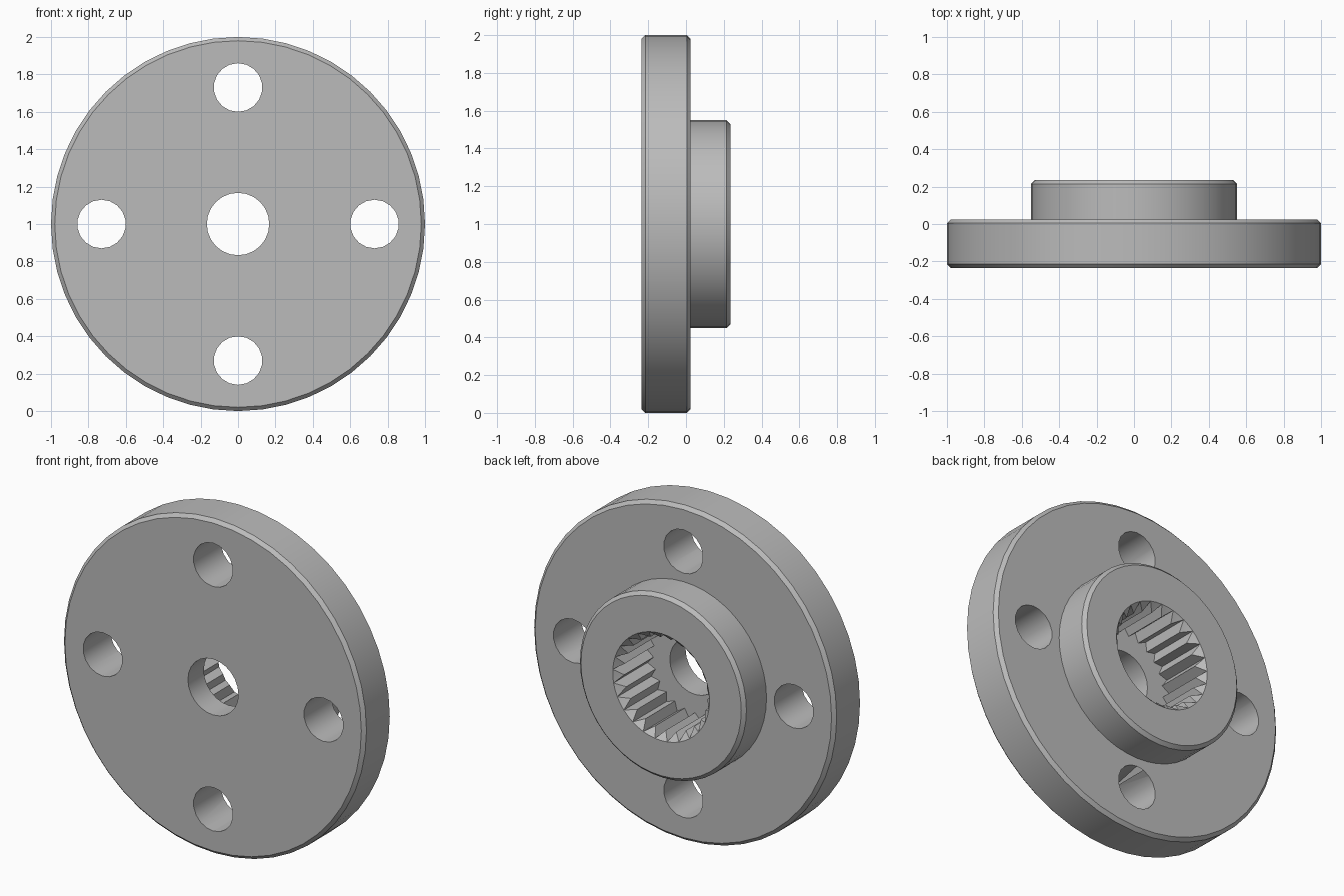
import bpy, bmesh, math
from mathutils import Matrix

if "Cube" in bpy.data.objects:
    bpy.data.objects.remove(bpy.data.objects["Cube"])

FRONT, FACE, BACK = -0.235, 0.025, 0.235
FLOOR = -0.085
BEVEL = 0.02

steel = bpy.data.materials.new("grey_metal")
steel.use_nodes = True
grey = (0.5, 0.5, 0.5, 1)
steel.diffuse_color = grey
steel.node_tree.nodes["Principled BSDF"].inputs["Base Color"].default_value = grey


def lathe(name, profile, sides, x=0, z=1):
    """Solid of rings along y; profile holds (radius, y), or (radii, y) for toothed rings."""
    bm = bmesh.new()
    rings = []
    for radius, y in profile:
        radii = radius if isinstance(radius, tuple) else (radius,)
        ring = []
        for i in range(sides):
            a = math.tau * i / sides
            r = radii[i % len(radii)]
            ring.append(bm.verts.new((x + r * math.sin(a), y, z + r * math.cos(a))))
        rings.append(ring)
    for low, high in zip(rings, rings[1:]):
        for i in range(sides):
            j = (i + 1) % sides
            bm.faces.new((low[i], low[j], high[j], high[i]))
    bm.faces.new(rings[0])
    bm.faces.new(rings[-1])
    bmesh.ops.recalc_face_normals(bm, faces=bm.faces)
    mesh = bpy.data.meshes.new(name)
    bm.to_mesh(mesh)
    bm.free()
    mesh.materials.append(steel)
    obj = bpy.data.objects.new(name, mesh)
    bpy.context.collection.objects.link(obj)
    return obj


# Flange disc with a raised hub on its back, both with chamfered rims
flange = lathe("flange_with_hub", [
    (1 - BEVEL, FRONT), (1, FRONT + BEVEL), (1, FACE - BEVEL), (1 - BEVEL, FACE),
    (0.55, FACE), (0.55, BACK - BEVEL), (0.55 - BEVEL, BACK)], 48)

# Four bolt holes and the centre bore
cutters = [lathe("centre_bore_cutter", [(0.167, -0.4), (0.167, 0.1)], 24)]
for k in range(4):
    a = math.tau * k / 4
    cutters.append(lathe("bolt_hole_cutter", [(0.13, -0.4), (0.13, 0.2)], 18,
                         0.73 * math.sin(a), 1 + 0.73 * math.cos(a)))

# Splined socket with 25 V-shaped teeth and a conical lead-in
teeth = (0.32, 0.275)
cutters.append(lathe("spline_cutter", [(teeth, FLOOR), (teeth, BACK + 0.1)], 50))
cutters.append(lathe("lead_in_cutter", [(0.26, BACK - 0.06), (0.32, BACK), (0.32, BACK + 0.1)], 50))

bpy.context.view_layer.objects.active = flange
flange.select_set(True)
for cutter in cutters:
    mod = flange.modifiers.new("cut", 'BOOLEAN')
    mod.operation = 'DIFFERENCE'
    mod.solver = 'EXACT'
    mod.object = cutter
    bpy.ops.object.modifier_apply(modifier=mod.name)
    bpy.data.objects.remove(cutter)

bpy.ops.object.shade_smooth_by_angle(angle=math.radians(30))
